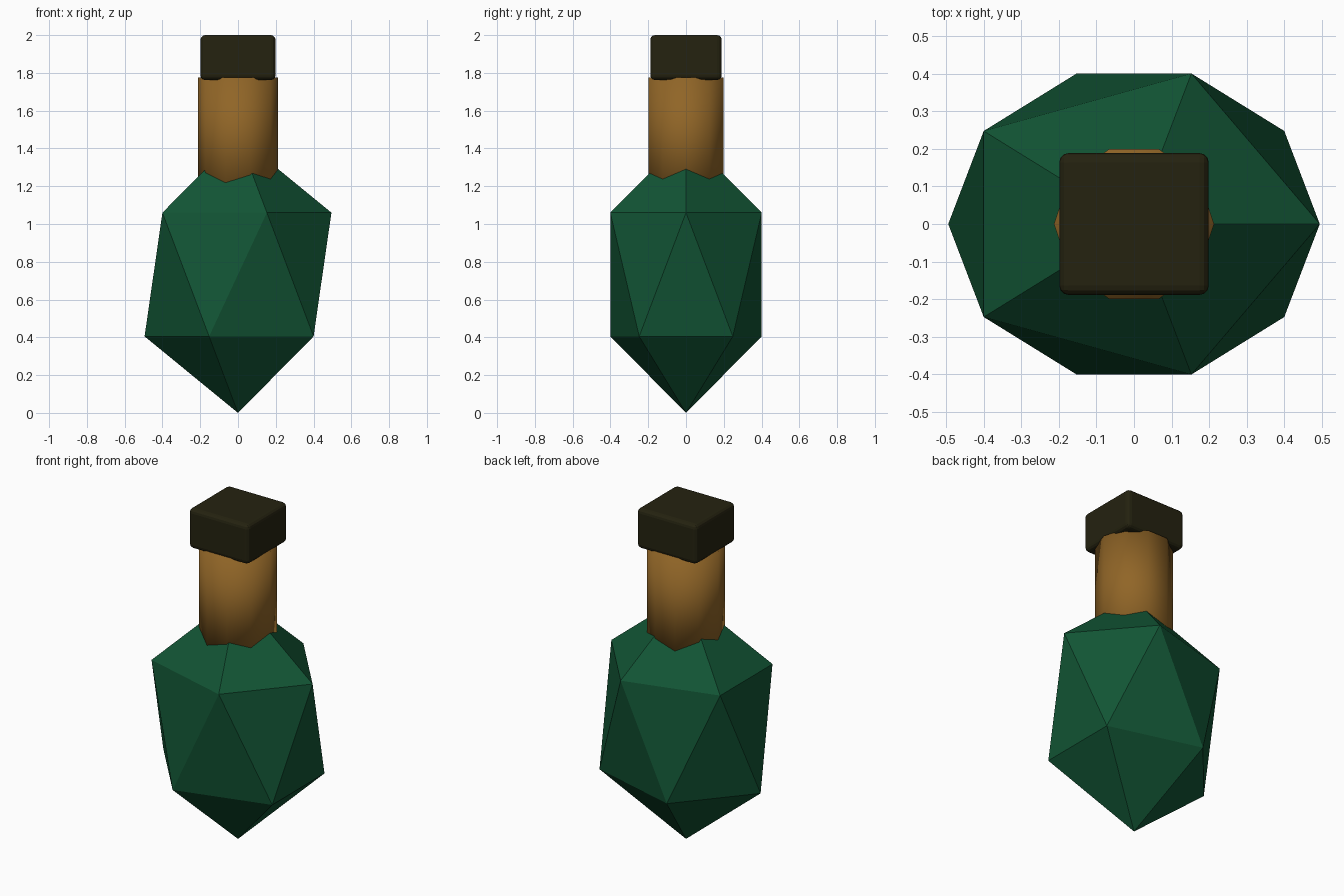
import bpy

if "Cube" in bpy.data.objects:
    bpy.data.objects.remove(bpy.data.objects["Cube"])


def material(name, color):
    m = bpy.data.materials.new(name)
    m.diffuse_color = (*color, 1.0)
    m.use_nodes = True
    m.node_tree.nodes["Principled BSDF"].inputs["Base Color"].default_value = m.diffuse_color
    return m


def finish(name, scale, mat, smooth=False):
    ob = bpy.context.object
    ob.name = name
    ob.scale = scale
    bpy.ops.object.transform_apply(location=False, rotation=False, scale=True)
    ob.data.materials.append(mat)
    if smooth:
        bpy.ops.object.shade_smooth()
    return ob


green = material("bottle green", (0.006, 0.09, 0.035))
cork = material("amber brown", (0.28, 0.13, 0.02))
dark = material("dark olive", (0.018, 0.016, 0.005))

# Faceted glass body: stretched icosahedron standing on its tip
bpy.ops.mesh.primitive_ico_sphere_add(subdivisions=1, radius=1, location=(0, 0, 0.7325))
finish("bottle_body", (0.553, 0.471, 0.7325), green)

# Ten-sided, smooth-shaded neck sunk into the body, one vertex facing +x
bpy.ops.mesh.primitive_cylinder_add(vertices=10, radius=1, depth=1,
                                    location=(0, 0, 1.4625),
                                    rotation=(0, 0, 1.5707963))
finish("neck", (0.21, 0.213, 0.625), cork, smooth=True)

# Square stopper with rounded edges
bpy.ops.mesh.primitive_cube_add(size=1, location=(0, 0, 1.881))
stopper = finish("stopper", (0.398, 0.378, 0.238), dark)
bevel = stopper.modifiers.new("rounded edges", 'BEVEL')
bevel.width = 0.025
bevel.segments = 3
